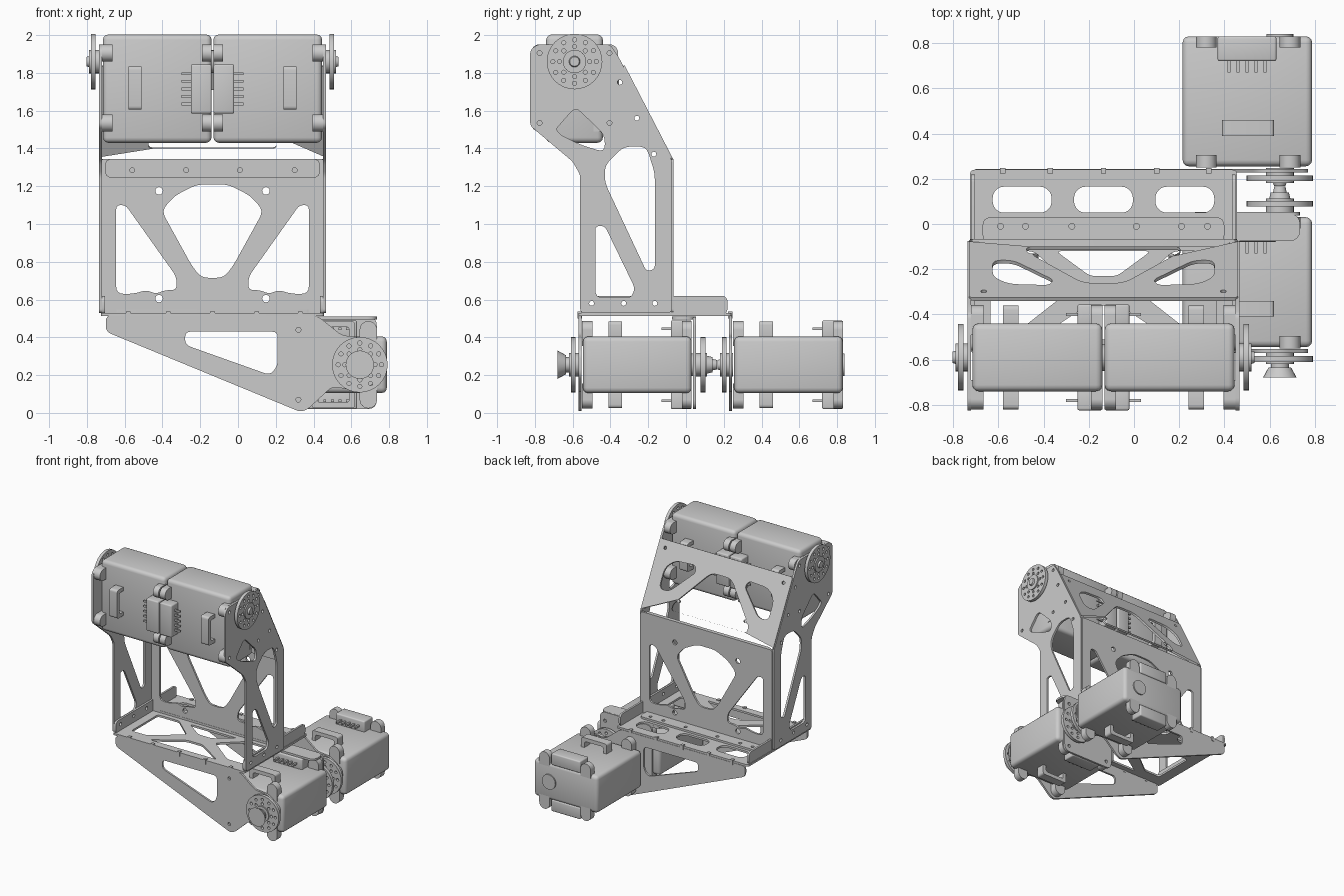
import bpy, bmesh
from math import cos, sin, pi
from mathutils import Matrix, Vector

if "Cube" in bpy.data.objects:
    bpy.data.objects.remove(bpy.data.objects["Cube"])


def frame(o, x, y):
    x, y = Vector(x).normalized(), Vector(y).normalized()
    m = Matrix((x, y, x.cross(y))).transposed().to_4x4()
    m.translation = o
    return m


def rounded(pts, r):
    out, n = [], len(pts)
    for i in range(n):
        a, p, b = (Vector(pts[j % n]) for j in (i - 1, i, i + 1))
        d = min(r, (a - p).length * .48, (b - p).length * .48)
        s, e = p + (a - p).normalized() * d, p + (b - p).normalized() * d
        out += [s * (1 - t) ** 2 + p * 2 * t * (1 - t) + e * t * t for t in (0, .25, .5, .75, 1)]
    return out


def ring(x, y, r, n=12):
    return [Vector((x + r * cos(2 * pi * i / n), y + r * sin(2 * pi * i / n))) for i in range(n)]


def rect(x0, y0, x1, y1):
    return [(x0, y0), (x1, y0), (x1, y1), (x0, y1)]


def plate(name, M, outline, holes=(), dots=(), th=.016, r=.02, hr=.04, dr=.013):
    """Flat sheet in the local XY plane with rounded cut-outs and round drill holes."""
    cu = bpy.data.curves.new(name, 'CURVE')
    cu.dimensions, cu.fill_mode, cu.extrude = '2D', 'BOTH', th / 2
    loops = [rounded(outline, r) if r else outline] + [rounded(h, hr) for h in holes] + [ring(x, y, dr) for x, y in dots]
    for lp in loops:
        sp = cu.splines.new('POLY')
        sp.points.add(len(lp) - 1)
        for p, c in zip(sp.points, lp):
            p.co = (c[0], c[1], 0, 1)
        sp.use_cyclic_u = True
    tmp = bpy.data.objects.new(name + "_tmp", cu)
    bpy.context.collection.objects.link(tmp)
    dg = bpy.context.evaluated_depsgraph_get()
    me = bpy.data.meshes.new_from_object(tmp.evaluated_get(dg))
    bpy.data.objects.remove(tmp)
    ob = bpy.data.objects.new(name, me)
    ob.matrix_world = M
    bpy.context.collection.objects.link(ob)
    return ob


def solid(name, M, boxes=(), cyls=(), bevel=0):
    """boxes: (min, max); cyls: (x, y, z0, z1, r0, r1), all in the local frame."""
    bm = bmesh.new()
    for lo, hi in boxes:
        lo, hi = Vector(lo), Vector(hi)
        bmesh.ops.create_cube(bm, size=1, matrix=Matrix.Translation((lo + hi) / 2) @ Matrix.Diagonal((hi - lo).to_4d()))
    if bevel:
        bmesh.ops.bevel(bm, geom=bm.edges[:], offset=bevel, segments=3, profile=.5, affect='EDGES')
    for x, y, z0, z1, r0, r1 in cyls:
        bmesh.ops.create_cone(bm, cap_ends=True, segments=24, radius1=r0, radius2=r1, depth=z1 - z0,
                              matrix=Matrix.Translation((x, y, (z0 + z1) / 2)))
    me = bpy.data.meshes.new(name)
    bm.to_mesh(me)
    bm.free()
    ob = bpy.data.objects.new(name, me)
    ob.matrix_world = M
    bpy.context.collection.objects.link(ob)
    bpy.context.view_layer.objects.active = ob
    bpy.ops.object.select_all(action='DESELECT')
    ob.select_set(True)
    bpy.ops.object.shade_smooth_by_angle()
    return ob


def horn(name, M, z):
    dots = [(p.x, p.y) for rr, n in ((.115, 12), (.08, 8)) for p in ring(0, 0, rr, n)]
    plate(name + "_disc", M @ Matrix.Translation((0, 0, z)), ring(0, 0, .147, 32), dots=dots, th=.025, r=0, dr=.011)
    solid(name + "_hub", M, cyls=[(0, 0, z - .045, z + .022, .062, .062), (0, 0, z + .02, z + .035, .03, .025)])


def servo(name, M):
    # local: x across, y thickness, z along the output axis (output face at 0)
    solid(name + "_body", M, [((-.43, -.15, -.58), (.143, .15, -.005))], bevel=.028)
    tabs, webs, conn, pins = [], [], [], []
    for s in (1, -1):
        for x in (.045, -.325):
            for z0, z1 in ((-.055, 0), (-.58, -.53)):
                tabs.append((x, s * .185, z0, z1, .046, .046))
                webs.append(((x - .046, min(s * .1, s * .185), z0), (x + .046, max(s * .1, s * .185), z1)))
        y0, y1 = sorted((s * .14, s * .235))
        conn.append(((-.275, y0, -.58), (-.015, y1, -.47)))
        for i in range(5):
            x, y = -.225 + i * .04, s * .19
            pins.append(((x - .007, y - .007, -.475), (x + .007, y + .007, -.42)))
        u = [(-.255, .14), (-.255, .23), (-.025, .23), (-.025, .14), (-.055, .14), (-.055, .2), (-.225, .2), (-.225, .14)]
        plate(name + "_cable_clip", M @ Matrix.Translation((0, 0, -.175)), [(a, b * s) for a, b in u], th=.07)
    solid(name + "_screw_tabs", M, webs, tabs)
    solid(name + "_connectors", M, conn, bevel=.01)
    solid(name + "_pins", M, pins)
    solid(name + "_rear_bearing", M, cyls=[(0, 0, -.59, -.57, .06, .06)])
    horn(name + "_horn", M, .047)


# four motors
m_front = frame((.645, -.55, .255), (1, 0, 0), (0, 0, 1))
m_back = frame((.645, .25, .255), (1, 0, 0), (0, 0, 1))
servo("front_motor", m_front)
servo("back_motor", m_back)
servo("upper_right_motor", frame((.45, -.59, 1.86), (0, 0, 1), (0, -1, 0)))
servo("upper_left_motor", frame((-.72, -.59, 1.86), (0, 0, 1), (0, 1, 0)))
solid("front_motor_cone", m_front, cyls=[(0, 0, .06, .085, .04, .04), (0, 0, .085, .13, .05, .075)])
# idler behind the front motor
m_idle = frame((.645, .04, .255), (-1, 0, 0), (0, 0, 1))
horn("idler", m_idle, .05)
solid("idler_screw", m_idle, cyls=[(0, 0, .06, .1, .05, .04), (0, 0, .1, .125, .03, .025)])

# side plates
side = [(-.56, .53), (-.56, 1.26), (-.60, 1.33), (-.825, 1.52), (-.825, 1.92), (-.79, 1.95), (-.40, 1.95),
        (-.36, 1.89), (-.075, 1.34), (-.075, .53)]
side_holes = [[(-.69, 1.50), (-.585, 1.62), (-.43, 1.47), (-.43, 1.38), (-.56, 1.42), (-.66, 1.47)],
              [(-.43, 1.31), (-.33, 1.41), (-.21, 1.41), (-.165, 1.27), (-.165, .76), (-.21, .75), (-.43, 1.22)],
              [(-.48, .99), (-.43, .99), (-.27, .66), (-.29, .61), (-.48, .61)]]
side_dots = [(-.5, .58), (-.33, .58), (-.165, .58), (-.17, 1.37), (-.26, 1.56), (-.35, 1.75),
             (-.775, 1.905), (-.405, 1.905), (-.775, 1.535), (-.405, 1.535)]
flange = [(-.56, .52), (-.56, .62), (.22, .62), (.22, .52)]
for nm, x, s in (("left", -.728, -1), ("right", .458, 1)):
    plate(nm + "_side_plate", frame((x, 0, 0), (0, 1, 0), (0, 0, 1)), side, side_holes, side_dots)
    plate(nm + "_base_flange", frame((x - s * .016, 0, 0), (0, 1, 0), (0, 0, 1)), flange, dots=side_dots[:3], r=.035)

# rear plate, symmetric about its own centre line
CX = -.135


def mirror(pts):
    return [(-x, y) for x, y in pts]


tri = [(-.51, 1.1), (-.46, 1.1), (-.19, .72), (-.19, .65), (-.25, .65), (-.3, .63), (-.35, .65), (-.42, .63), (-.51, .63)]
hexa = [(-.27, 1.07), (-.2, 1.15), (-.08, 1.21), (.08, 1.21), (.2, 1.15), (.27, 1.07), (.11, .78), (.06, .715), (-.06, .715), (-.11, .78)]
mid = frame((CX, -.075, 0), (1, 0, 0), (0, 0, 1))
plate("rear_plate", mid, rect(-.59, .53, .59, 1.345), [tri, mirror(tri), hexa],
      [(sx * .283, z) for sx in (1, -1) for z in (1.175, .605)], dr=.02)
plate("rear_plate_lap", mid @ Matrix.Translation((0, 0, .016)), rect(-.57, 1.245, .57, 1.345),
      dots=[(-.425, 1.285), (-.14, 1.285), (.145, 1.285), (.435, 1.285)], r=.04)
plate("rear_plate_foot", frame((CX, 0, .54), (1, 0, 0), (0, 1, 0)), rect(-.535, -.085, .535, .03),
      dots=[(x, -.01) for x in (-.455, -.345, -.14, .145, .345, .46)], r=.04)

# sloping back plate
ear = [(-.49, .2), (-.4, .2), (-.22, .39), (-.24, .44), (-.42, .43), (-.49, .36)]
gable = [(-.34, .07), (.34, .07), (.34, .12), (.09, .42), (-.09, .42), (-.34, .12)]
plate("sloping_plate", frame((CX, -.075, 1.34), (1, 0, 0), (0, -.295, .57)), rect(-.595, 0, .595, .56),
      [ear, mirror(ear), gable], [(sx * x, y) for sx in (1, -1) for x, y in ((.3, .15), (.53, .5))], hr=.05)

# base plate with three rear windows and an X truss in front
truss = [[(-.21, -.12), (.21, -.12), (.06, -.23), (-.06, -.23)],
         [(-.3, -.51), (.3, -.51), (.07, -.36), (-.07, -.36)],
         [(-.5, -.12), (-.31, -.12), (-.13, -.28), (-.36, -.46), (-.5, -.46)]]
windows = [[(x - .13, .08), (x - .1, .05), (x + .1, .05), (x + .13, .08), (x + .13, .135), (x + .1, .165), (x - .1, .165), (x - .13, .135)]
           for x in (-.36, 0, .36)]
plate("base_plate", frame((CX, 0, .522), (1, 0, 0), (0, 1, 0)), rect(-.59, -.57, .59, .24),
      truss + [mirror(truss[2])] + windows, hr=.025)
plate("motor_shelf", frame((0, 0, .503), (1, 0, 0), (0, 1, 0)), rect(.2, -.075, .735, .045), r=.05)

# hanging brackets for the lower motors
bracket = [(-.7, .515), (-.7, .43), (.27, .03), (.33, .005), (.37, .02), (.5, .14), (.66, .11), (.77, .2),
           (.77, .32), (.66, .4), (.55, .41), (.42, .515)]
br_hole = [(-.28, .43), (.21, .43), (.21, .25), (.17, .2), (-.28, .36)]
for nm, y in (("front", -.562), ("back", .235)):
    plate(nm + "_bracket", frame((0, y, 0), (1, 0, 0), (0, 0, 1)), bracket, [br_hole], [(.32, .07), (.32, .44)], r=.03, hr=.03)
    solid(nm + "_bend_tabs", Matrix(), [((x - .012, y - .012, .5), (x + .012, y + .012, .538)) for x in (-.58, -.37, -.135, .1, .33)])
plate("idler_bracket", frame((0, .045, 0), (1, 0, 0), (0, 0, 1)), rect(.27, .02, .735, .51),
      dots=[(.32, .07), (.32, .44), (.69, .07), (.69, .44)], r=.05)
